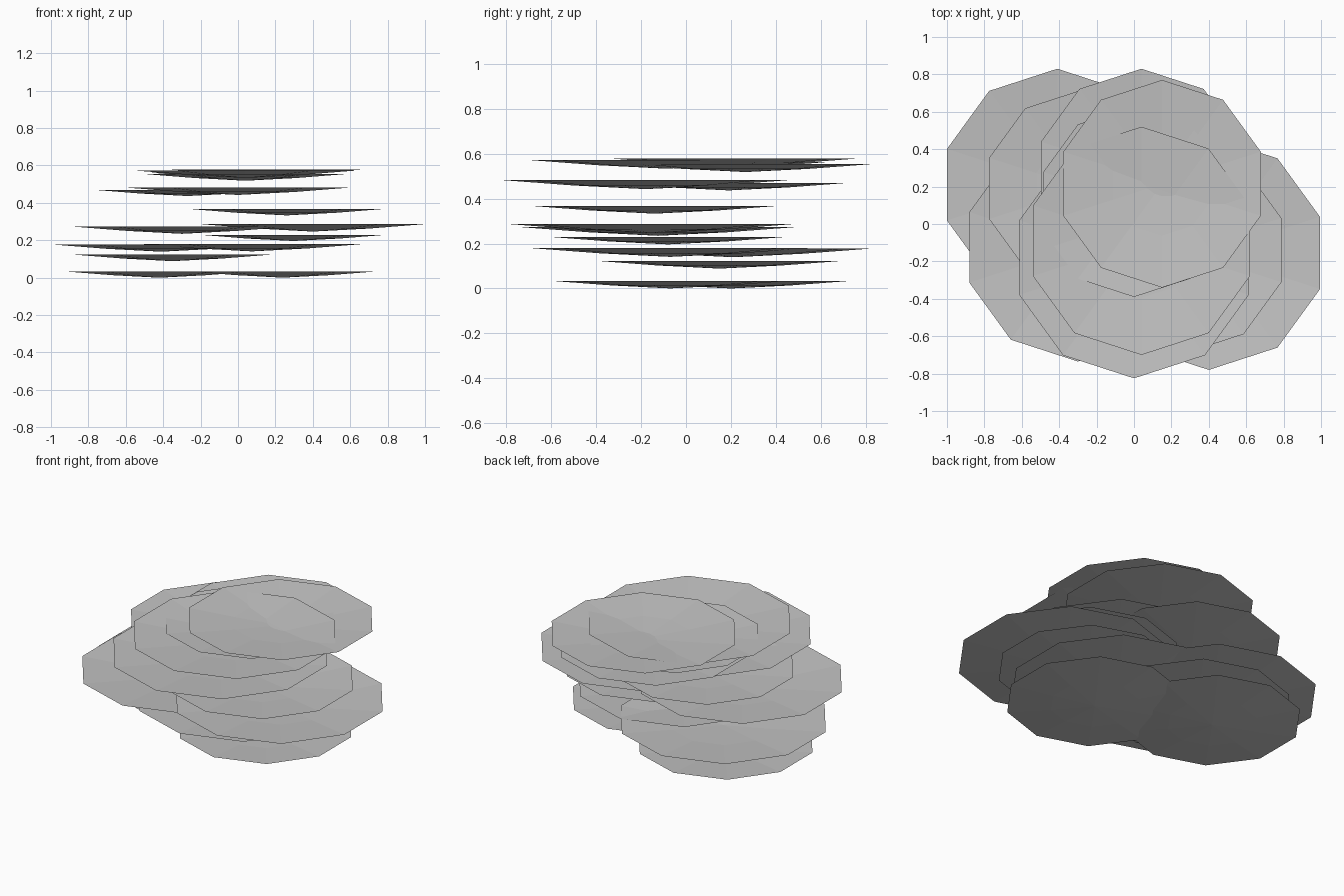
import bpy
import bmesh
import math

default_cube = bpy.data.objects.get("Cube")
if default_cube:
    bpy.data.objects.remove(default_cube, do_unlink=True)

SIDES = 10
DEPTH_RATIO = 0.063      # dish depth relative to its radius
INNER_RADIUS = 0.5       # inner ring, as a share of the radius
INNER_DEPTH = 0.6        # inner ring, as a share of the depth


def make_material(name, colour):
    material = bpy.data.materials.new(name)
    material.use_nodes = True
    material.diffuse_color = colour
    shader = material.node_tree.nodes["Principled BSDF"]
    shader.inputs["Base Color"].default_value = colour
    return material


def add_ring(bm, radius, height):
    ring = []
    for index in range(SIDES):
        angle = math.pi / 2 + math.tau * index / SIDES
        position = (radius * math.cos(angle), radius * math.sin(angle), height)
        ring.append(bm.verts.new(position))
    return ring


def make_dish(name, x, y, radius, rim_height, material):
    """Thin open dish: a ten-sided rim sloping down to a central point."""
    depth = radius * DEPTH_RATIO
    bm = bmesh.new()
    rim = add_ring(bm, radius, 0)
    inner = add_ring(bm, radius * INNER_RADIUS, -depth * INNER_DEPTH)
    centre = bm.verts.new((0, 0, -depth))
    for index in range(SIDES):
        following = (index + 1) % SIDES
        bm.faces.new((rim[index], rim[following], inner[following], inner[index]))
        bm.faces.new((inner[index], inner[following], centre))
    mesh = bpy.data.meshes.new(name)
    bm.to_mesh(mesh)
    bm.free()
    mesh.materials.append(material)
    dish = bpy.data.objects.new(name, mesh)
    dish.location = (x, y, rim_height)
    bpy.context.collection.objects.link(dish)
    return dish


grey = make_material("plain_grey", (0.55, 0.55, 0.55, 1))

# Dishes grouped by tier, each as x, y, radius and rim height
tiers = {
    "ground_dish": [(-.42, .2, .525, .033), (.24, -.07, .52, .033)],
    "low_dish": [(-.35, .15, .55, .123), (-.41, .21, .62, .178),
                 (.075, -.07, .625, .18)],
    "middle_dish": [(.295, -.08, .52, .229), (-.3, -.125, .61, .273),
                    (.4, -.155, .625, .286), (.26, -.14, .555, .368)],
    "high_dish": [(-.27, .19, .53, .47), (0, -.18, .645, .483)],
    "top_dish": [(.04, .265, .565, .554), (0, .12, .51, .563),
                 (.04, -.09, .61, .572), (.15, .215, .555, .579)],
}

for tier_name, dishes in tiers.items():
    for number, (x, y, radius, rim_height) in enumerate(dishes, start=1):
        make_dish(f"{tier_name}_{number}", x, y, radius, rim_height, grey)
